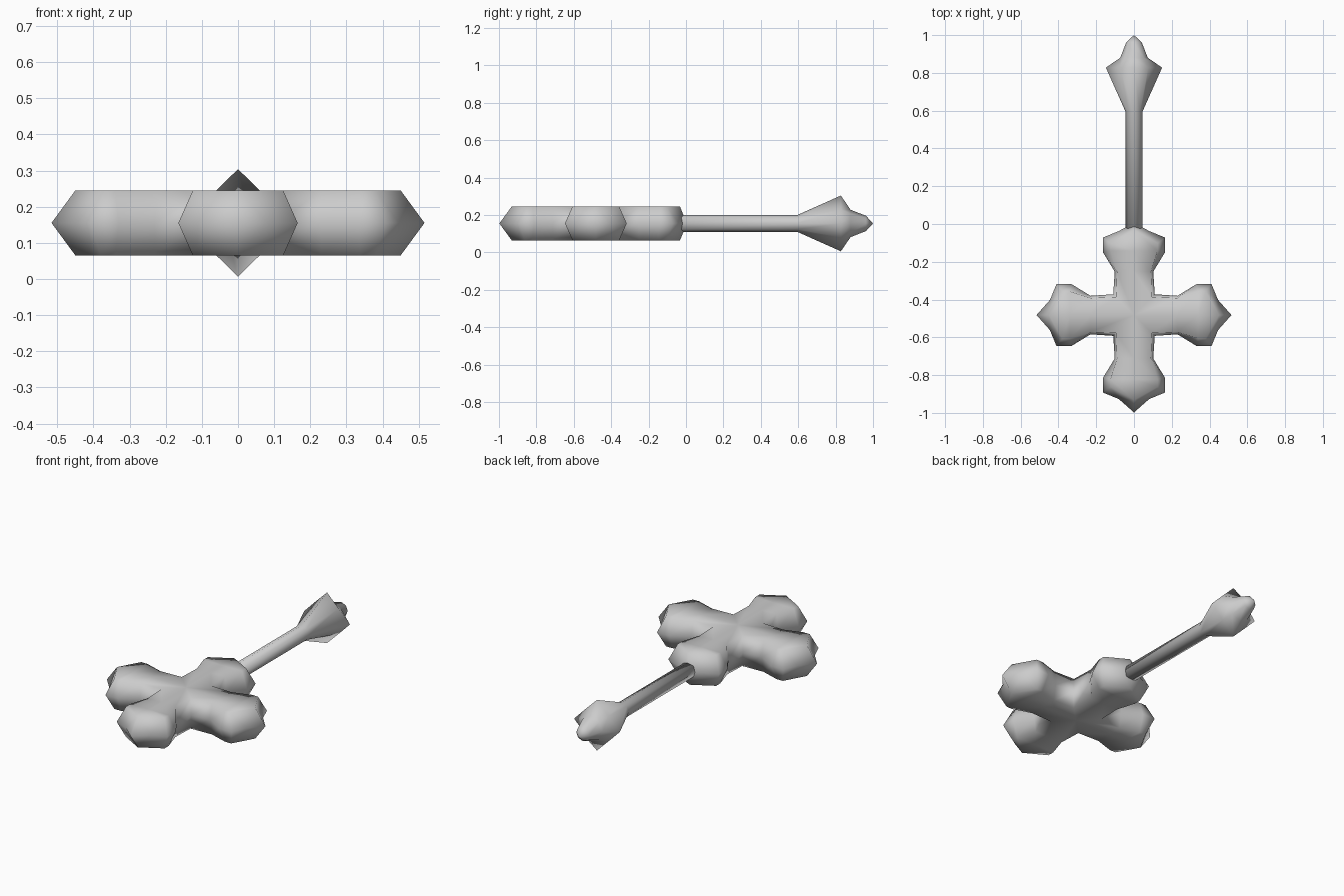
import bpy
import bmesh
from math import cos, sin, pi
from mathutils import Matrix, Vector

if "Cube" in bpy.data.objects:
    bpy.data.objects.remove(bpy.data.objects["Cube"])

MID_Z = 0.155       # height of the centre plane
HALF = 0.09         # half thickness of the cross
CROSS_Y = -0.482    # centre of the cross

grey = bpy.data.materials.new("plain grey")
grey.use_nodes = True
colour = (0.6, 0.6, 0.6, 1)
grey.diffuse_color = colour
grey.node_tree.nodes["Principled BSDF"].inputs["Base Color"].default_value = colour


def finish(bm, name, location):
    bmesh.ops.remove_doubles(bm, verts=bm.verts, dist=0.0005)
    bmesh.ops.recalc_face_normals(bm, faces=bm.faces)
    mesh = bpy.data.meshes.new(name)
    bm.to_mesh(mesh)
    bm.free()
    mesh.materials.append(grey)
    mesh.shade_smooth()
    obj = bpy.data.objects.new(name, mesh)
    obj.location = location
    bpy.context.collection.objects.link(obj)
    return obj


def bridge(bm, a, b):
    n = len(a)
    for i in range(n):
        bm.faces.new((a[i], a[(i + 1) % n], b[(i + 1) % n], b[i]))


# Cross: four flared arms with six-sided sections, welded at the middle
# section: ridge distance, edge distance, edge width, waist distance, waist width
SECTIONS = [
    (0, 0.095, 0.095, 0.11, 0.11),
    (0.23, 0.23, 0.09, 0.23, 0.102),
    (0.34, 0.34, 0.125, 0.33, 0.163),
    (0.45, 0.38, 0.125, 0.41, 0.165),
]


def add_arm(bm, angle, tip):
    turn = Matrix.Rotation(angle, 3, "Z")

    def vert(x, y, z):
        return bm.verts.new(turn @ Vector((x, y, z)))

    previous = None
    for ridge, edge, edge_w, waist, waist_w in SECTIONS:
        ring = [vert(ridge, 0, HALF), vert(edge, edge_w, HALF),
                vert(waist, waist_w, 0), vert(edge, edge_w, -HALF),
                vert(ridge, 0, -HALF), vert(edge, -edge_w, -HALF),
                vert(waist, -waist_w, 0), vert(edge, -edge_w, HALF)]
        if previous:
            bridge(bm, previous, ring)
        previous = ring
    # Pointed end
    point = vert(tip, 0, 0)
    for side, corners in ((1, (1, 2, 3)), (-1, (7, 6, 5))):
        inner = vert(0.445, side * 0.08, 0)
        upper, waist, lower = (ring[i] for i in corners)
        for ridge, edge in ((ring[0], upper), (ring[4], lower)):
            bm.faces.new((ridge, edge, inner))
            bm.faces.new((edge, waist, inner))
            bm.faces.new((ridge, inner, point))


bm = bmesh.new()
for quarter in range(4):
    add_arm(bm, quarter * pi / 2, 0.487 if quarter == 1 else 0.516)
finish(bm, "cross_head", (0, CROSS_Y, MID_Z))

# Shaft and four-cornered spear end: rings of eight along y
# ring: distance, radius on the axes, radius on the diagonals
RINGS = [
    (-0.04, 0.045, 0.045),
    (0.595, 0.045, 0.045),
    (0.828, 0.149, 0.106),
    (0.88, 0.073, 0.073),
    (0.962, 0.041, 0.041),
]
bm = bmesh.new()
previous = None
for y, axis_r, diagonal_r in RINGS:
    ring = []
    for i in range(8):
        r = diagonal_r if i % 2 else axis_r
        ring.append(bm.verts.new((r * cos(i * pi / 4), y, r * sin(i * pi / 4))))
    if previous:
        bridge(bm, previous, ring)
    else:
        bm.faces.new(ring)
    previous = ring
point = bm.verts.new((0, 1, 0))
for i in range(8):
    bm.faces.new((ring[i], ring[(i + 1) % 8], point))
finish(bm, "shaft_and_spear_end", (0, 0, MID_Z))
